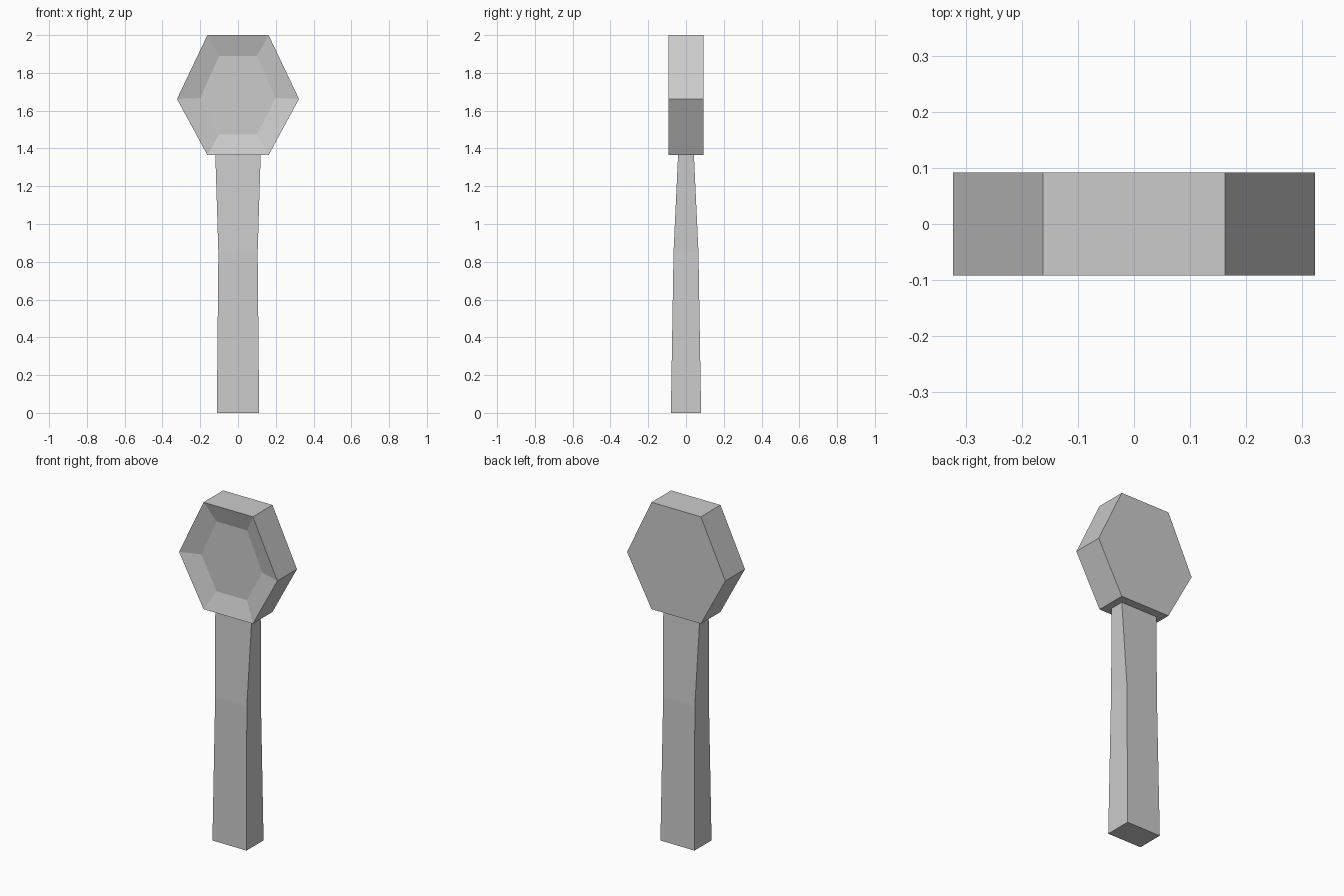
import bpy
import bmesh

old = bpy.data.objects.get("Cube")
if old:
    bpy.data.objects.remove(old, do_unlink=True)

GREY = (0.6, 0.6, 0.6, 1.0)
grey = bpy.data.materials.new("plain grey")
grey.use_nodes = True
grey.diffuse_color = GREY
grey.node_tree.nodes["Principled BSDF"].inputs["Base Color"].default_value = GREY


def loft(name, rings):
    """Skin a stack of equal-length point rings and cap both ends."""
    bm = bmesh.new()
    loops = [[bm.verts.new(p) for p in ring] for ring in rings]
    for a, b in zip(loops, loops[1:]):
        for i in range(len(a)):
            j = (i + 1) % len(a)
            bm.faces.new((a[i], a[j], b[j], b[i]))
    bm.faces.new(loops[0][::-1])
    bm.faces.new(loops[-1])
    bmesh.ops.recalc_face_normals(bm, faces=bm.faces)
    mesh = bpy.data.meshes.new(name)
    bm.to_mesh(mesh)
    bm.free()
    mesh.materials.append(grey)
    obj = bpy.data.objects.new(name, mesh)
    bpy.context.collection.objects.link(obj)
    return obj


def hexagon(y, half_flat, half_wide, top, middle, bottom):
    """Six-sided outline standing in the xz plane."""
    return [(-half_flat, y, bottom), (half_flat, y, bottom), (half_wide, y, middle),
            (half_flat, y, top), (-half_flat, y, top), (-half_wide, y, middle)]


def rectangle(z, hx, hy):
    return [(-hx, -hy, z), (hx, -hy, z), (hx, hy, z), (-hx, hy, z)]


# Head: hexagonal slab with a shallow sloped recess in its front
outline = (0.162, 0.323, 2.0, 1.662, 1.365)
recess = (0.1, 0.2, 1.89, 1.667, 1.475)
loft("head", [hexagon(0.092, *outline),
              hexagon(-0.092, *outline),
              hexagon(-0.058, *recess)])

# Handle: slim bar, waisted from the front and thinning towards the head
loft("handle", [rectangle(0.0, 0.112, 0.08),
                rectangle(0.85, 0.104, 0.066),
                rectangle(1.365, 0.12, 0.042)])
